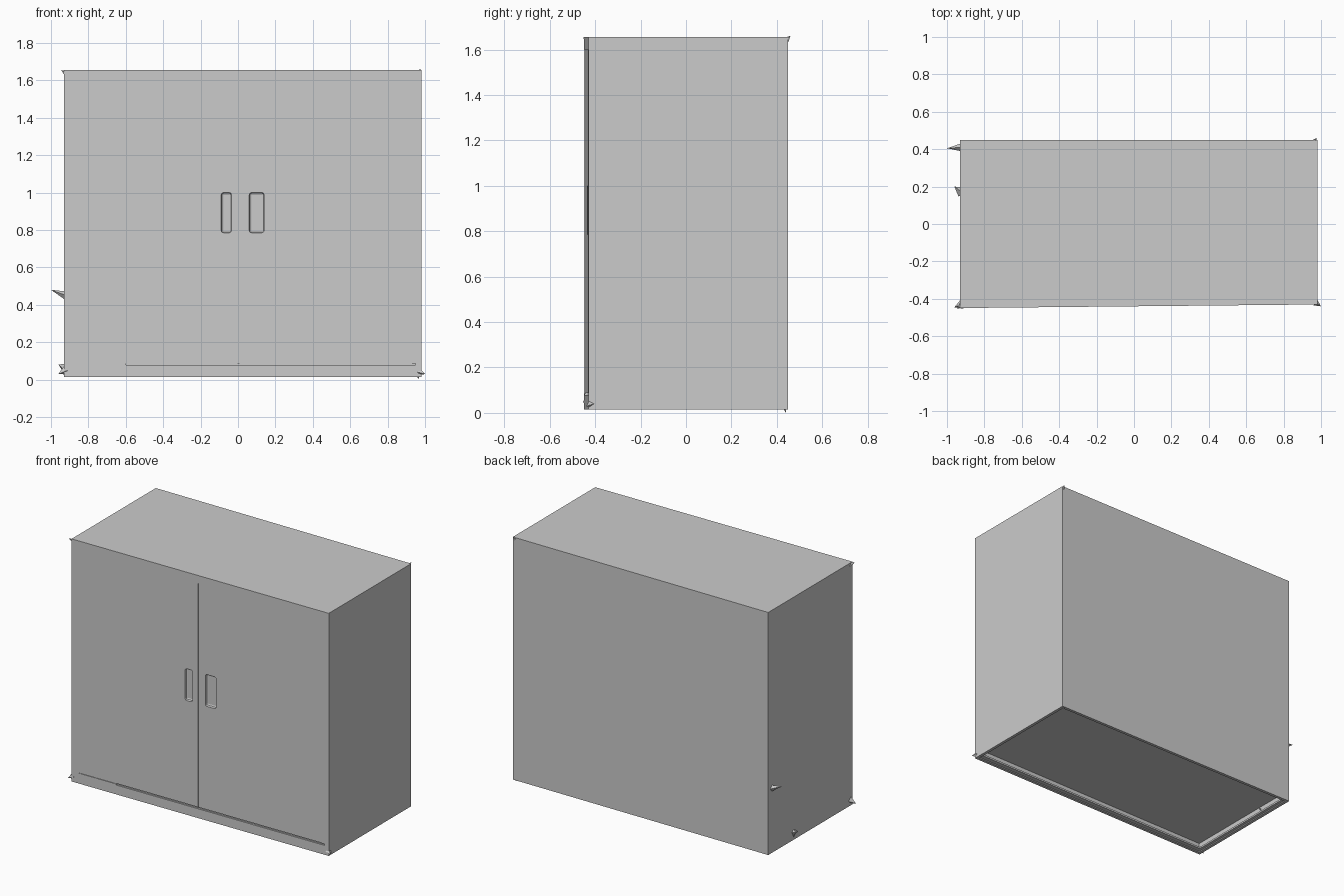
import bpy
from mathutils import Vector

if "Cube" in bpy.data.objects:
    bpy.data.objects.remove(bpy.data.objects["Cube"], do_unlink=True)

# Single painted-metal grey
grey = bpy.data.materials.new("metal grey")
grey.use_nodes = True
colour = (0.6, 0.6, 0.6, 1)
grey.diffuse_color = colour
grey.node_tree.nodes["Principled BSDF"].inputs["Base Color"].default_value = colour

LEFT, RIGHT, FRONT, BACK = -0.93, 0.98, -0.44, 0.45
BOTTOM, TOP = 0.015, 1.655


def box(name, low, high):
    """Axis-aligned box between two corners."""
    low, high = Vector(low), Vector(high)
    bpy.ops.mesh.primitive_cube_add(size=1)
    ob = bpy.context.object
    ob.name = name
    for v in ob.data.vertices:
        v.co = [(a + b) / 2 + c * (b - a) for a, b, c in zip(low, high, v.co)]
    ob.data.materials.append(grey)
    return ob


def cut(target, low, high, round_corner=0):
    """Subtract a box from the target and discard the cutter."""
    cutter = box("cutter", low, high)
    cutter.hide_render = True
    if round_corner:
        bev = cutter.modifiers.new("round", "BEVEL")
        bev.width, bev.segments = round_corner, 2
    mod = target.modifiers.new("cut", "BOOLEAN")
    mod.operation, mod.solver, mod.object = "DIFFERENCE", "EXACT", cutter
    bpy.context.view_layer.objects.active = target
    bpy.ops.object.modifier_apply(modifier=mod.name)
    bpy.data.objects.remove(cutter, do_unlink=True)


def burr(name, base, tip, radius):
    """Small pointed sliver of bent metal."""
    base, tip = Vector(base), Vector(tip)
    axis = tip - base
    bpy.ops.mesh.primitive_cone_add(
        vertices=4, radius1=radius, depth=axis.length, location=(base + tip) / 2,
        rotation=axis.to_track_quat("Z", "Y").to_euler())
    bpy.context.object.name = name
    bpy.context.object.data.materials.append(grey)


# Cabinet body, open underneath below the floor panel
body = box("cabinet_body", (LEFT, FRONT, BOTTOM), (RIGHT, BACK, TOP))
cut(body, (LEFT + 0.02, FRONT + 0.02, -0.1), (RIGHT - 0.02, BACK - 0.02, 0.08))

# Shallow door area inside the frame, one recess per door with a meeting strip
for x0, x1 in ((LEFT + 0.05, -0.002), (0.008, RIGHT - 0.05)):
    cut(body, (x0, FRONT - 0.1, 0.085), (x1, FRONT + 0.004, 1.6))

# Gap between the doors and the kick plate
cut(body, (-0.6, FRONT - 0.1, 0.078), (0.95, FRONT + 0.012, 0.087))

# Recessed finger pulls
for x0, x1 in ((-0.09, -0.035), (0.06, 0.14)):
    cut(body, (x0, FRONT - 0.1, 0.785), (x1, FRONT + 0.02, 1.0), 0.012)

# Folded lips inside the base
lip_front = box("base_front_lip", (LEFT + 0.015, FRONT + 0.015, 0.022),
                (RIGHT - 0.015, FRONT + 0.05, 0.034))
lip_left = box("base_side_lip", (LEFT + 0.015, FRONT + 0.03, 0.022),
               (LEFT + 0.04, BACK - 0.015, 0.034))

# The front is slightly out of square with the back
for ob in (body, lip_front, lip_left):
    for v in ob.data.vertices:
        if v.co.y < 0:
            v.co.y += 0.01 * v.co.x

# Bent metal slivers on the edges and corners
burr("side_burr", (LEFT + 0.01, 0.41, 0.45), (-1.0, 0.405, 0.48), 0.022)
burr("lower_side_burr", (LEFT + 0.01, 0.17, 0.06), (-0.96, 0.2, 0.08), 0.03)
burr("front_corner_burr", (LEFT + 0.01, -0.43, 0.05), (-0.96, -0.445, 0.03), 0.025)
burr("right_corner_burr", (RIGHT - 0.01, -0.42, 0.04), (1.0, -0.44, 0.03), 0.018)
burr("rear_foot_burr", (0.96, 0.43, 0.04), (0.965, 0.44, 0.0), 0.014)
burr("rear_top_burr", (0.965, 0.44, TOP - 0.015), (0.975, 0.46, TOP + 0.006), 0.015)
burr("front_top_burr", (LEFT + 0.01, -0.43, TOP - 0.02), (-0.945, -0.455, TOP), 0.015)
